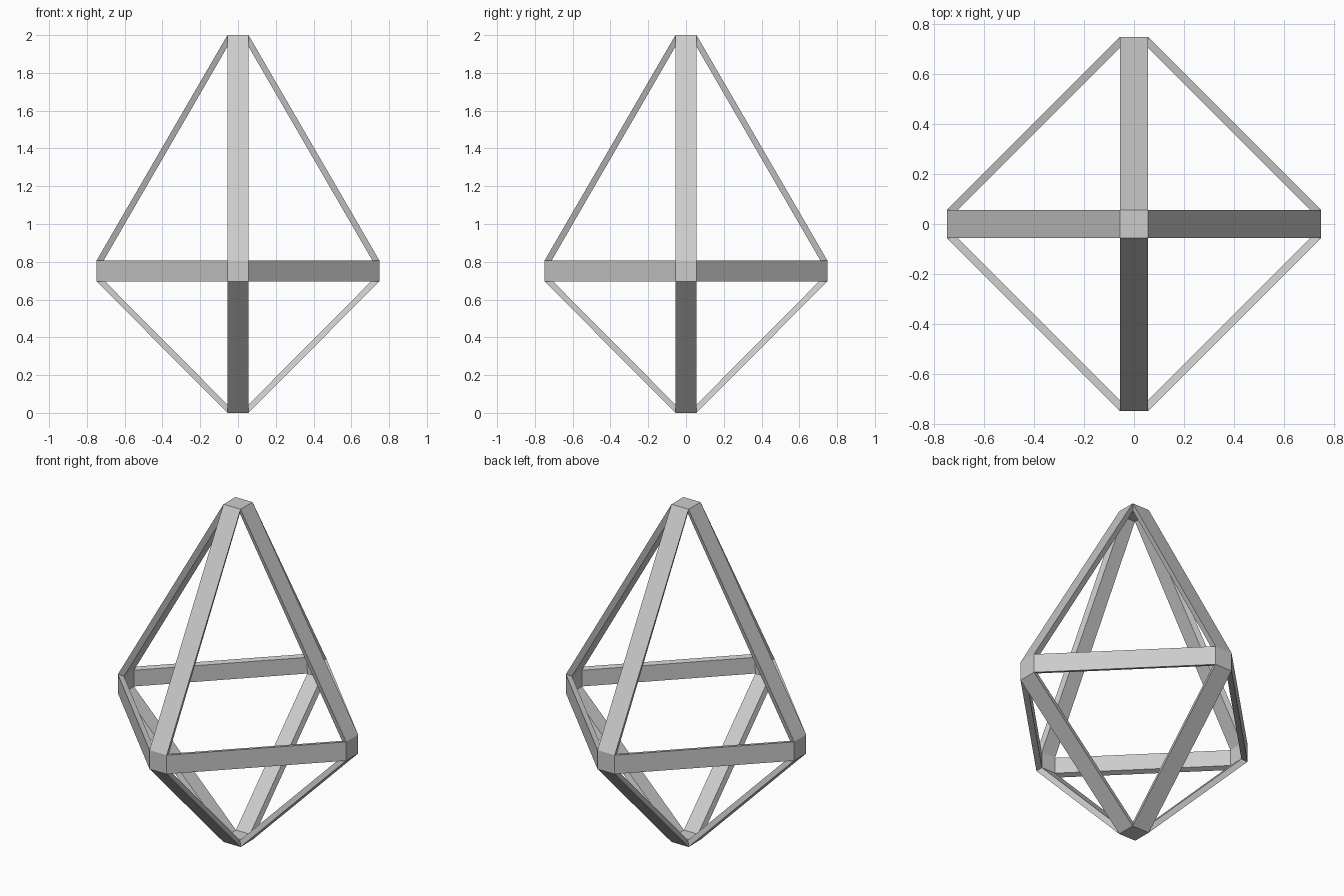
import bpy, bmesh
from mathutils import Vector

if "Cube" in bpy.data.objects:
    bpy.data.objects.remove(bpy.data.objects["Cube"])

H = 0.056      # half width of the struts
R = 0.748      # reach of the side corners
MID = 0.752    # height of the side corners
TOP = 2.0

# six corner centres of the stretched octahedron, with their outward axis
corners = [(Vector((s * R, 0, MID)), Vector((s, 0, 0))) for s in (-1, 1)]
corners += [(Vector((0, s * R, MID)), Vector((0, s, 0))) for s in (-1, 1)]
corners += [(Vector((0, 0, 0)), Vector((0, 0, -1))), (Vector((0, 0, TOP)), Vector((0, 0, 1)))]

bm = bmesh.new()


def corner_square(centre, axis):
    """Four vertices of a corner facet, stored with their in-plane signs."""
    u = Vector((axis.y, axis.z, axis.x))
    v = axis.cross(u)
    out = []
    for a, b in ((-1, -1), (1, -1), (1, 1), (-1, 1)):
        d = u * a + v * b
        out.append((bm.verts.new(centre + d * H), d))
    return out


squares = [corner_square(c, n) for c, n in corners]

# corner facets
for sq in squares:
    bm.faces.new([v for v, d in sq])

# flat struts joining each pair of neighbouring corners
for i in range(6):
    for j in range(i + 1, 6):
        ni, nj = corners[i][1], corners[j][1]
        if abs(ni.dot(nj)) > 0.5:
            continue
        side = ni.cross(nj)
        a = sorted((p for p in squares[i] if p[1].dot(nj) > 0), key=lambda p: p[1].dot(side))
        b = sorted((p for p in squares[j] if p[1].dot(ni) > 0), key=lambda p: p[1].dot(side))
        bm.faces.new((a[0][0], a[1][0], b[1][0], b[0][0]))

# point every face away from the centre
bm.normal_update()
mid = Vector((0, 0, MID))
for f in bm.faces:
    if f.normal.dot(f.calc_center_median() - mid) < 0:
        f.normal_flip()

mesh = bpy.data.meshes.new("lantern_frame")
bm.to_mesh(mesh)
bm.free()
frame = bpy.data.objects.new("lantern_frame", mesh)
bpy.context.collection.objects.link(frame)

# inward thickness of the struts
solid = frame.modifiers.new("thickness", 'SOLIDIFY')
solid.thickness = 0.032
solid.offset = -1
solid.use_even_offset = True
